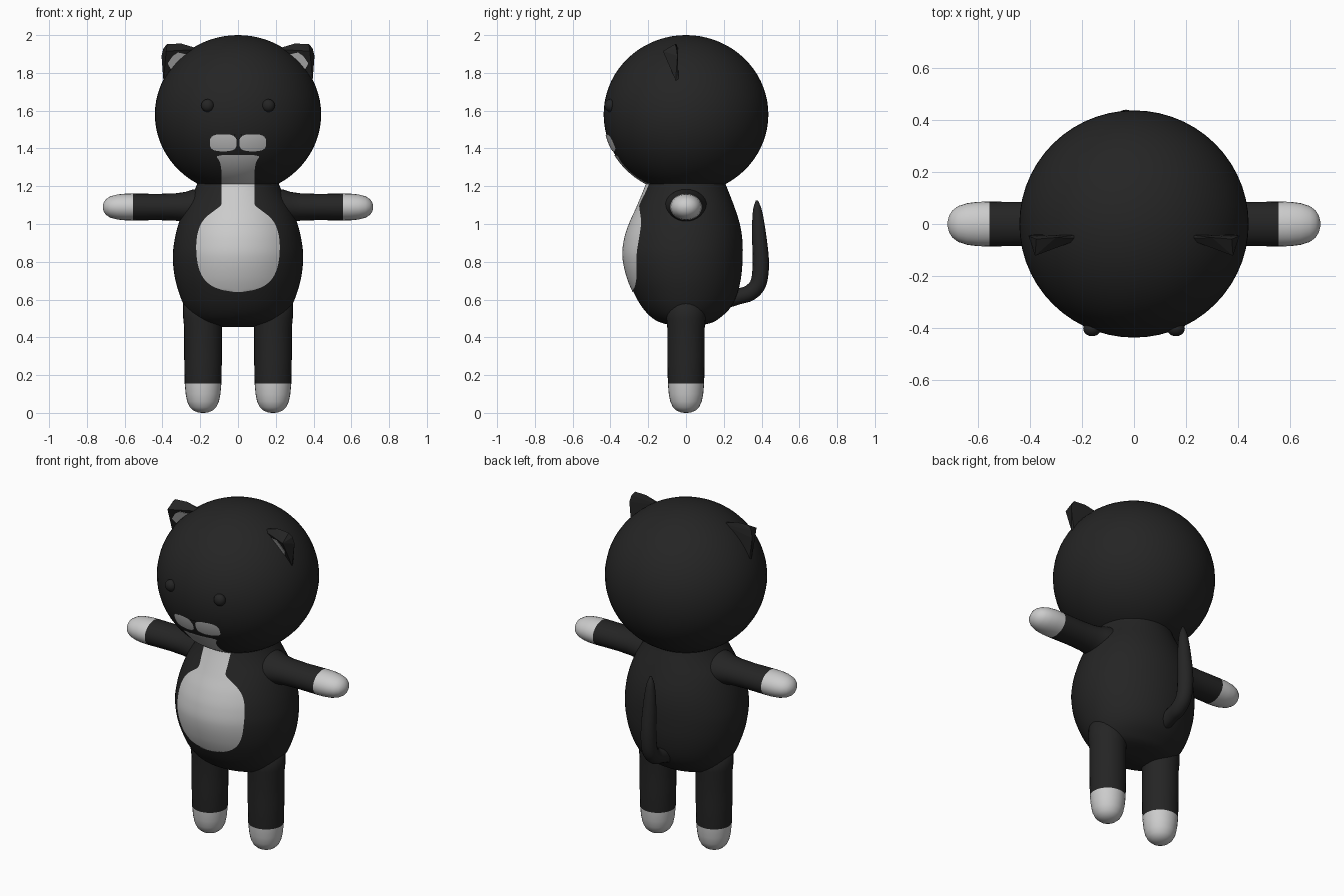
import bpy, bmesh, math
from mathutils import Vector

if "Cube" in bpy.data.objects:
    bpy.data.objects.remove(bpy.data.objects["Cube"])


def material(name, v):
    m = bpy.data.materials.new(name)
    m.diffuse_color = (v, v, v, 1)
    m.use_nodes = True
    m.node_tree.nodes["Principled BSDF"].inputs["Base Color"].default_value = m.diffuse_color
    return m


BLACK = material("black fur", 0.018)
LIGHT = material("light fur", 0.6)


def finish(name, bm, mats, smooth=True, rule=None):
    bmesh.ops.recalc_face_normals(bm, faces=bm.faces)
    for f in bm.faces:
        f.smooth = smooth
        if rule and rule(f.calc_center_median()):
            f.material_index = 1
    me = bpy.data.meshes.new(name)
    bm.to_mesh(me)
    bm.free()
    for m in mats:
        me.materials.append(m)
    ob = bpy.data.objects.new(name, me)
    bpy.context.collection.objects.link(ob)
    return ob


def loft(rings):
    """Skin closed rings of equal length and cap both ends."""
    bm = bmesh.new()
    loops = [[bm.verts.new(p) for p in r] for r in rings]
    n = len(loops[0])
    for a, b in zip(loops, loops[1:]):
        for i in range(n):
            bm.faces.new((a[i], a[(i + 1) % n], b[(i + 1) % n], b[i]))
    bm.faces.new(loops[0])
    bm.faces.new(loops[-1])
    return bm


def circle(n):
    return [(math.cos(2 * math.pi * i / n), math.sin(2 * math.pi * i / n)) for i in range(n)]


def interp(table, z):
    """Smooth (Catmull-Rom) lookup in a table sorted by its first column."""
    k = max(i for i in range(len(table) - 1) if table[i][0] <= z or i == 0)
    p = [table[min(max(k + j, 0), len(table) - 1)] for j in (-1, 0, 1, 2)]
    h = p[2][0] - p[1][0]
    t = min(max((z - p[1][0]) / h, 0), 1)
    out = []
    for c in range(1, len(p[0])):
        m1 = (p[2][c] - p[0][c]) / (p[2][0] - p[0][0]) * h
        m2 = (p[3][c] - p[1][c]) / (p[3][0] - p[1][0]) * h
        out.append((2*t**3 - 3*t*t + 1) * p[1][c] + (t**3 - 2*t*t + t) * m1
                   + (3*t*t - 2*t**3) * p[2][c] + (t**3 - t*t) * m2)
    return out


def ellipsoid(name, loc, size, seg, rings, mat):
    bm = bmesh.new()
    bmesh.ops.create_uvsphere(bm, u_segments=seg, v_segments=rings, radius=1)
    for v in bm.verts:
        v.co = Vector([v.co[i] * size[i] + loc[i] for i in range(3)])
    return finish(name, bm, [mat])


# Head and eyes
HEAD_Z, HEAD = 1.58, (0.44, 0.436, 0.42)
ellipsoid("head", (0, 0, HEAD_Z), HEAD, 56, 36, BLACK)
for s, side in ((-1, "left"), (1, "right")):
    ellipsoid("eye_" + side, (s * 0.161, -0.402, 1.627), (0.034, 0.029, 0.034), 20, 12, BLACK)

# Torso: height, half width, front depth, back depth
BODY = [(0.455, 0.10, 0.03, 0.03), (0.475, 0.19, 0.125, 0.13), (0.50, 0.235, 0.175, 0.175),
        (0.55, 0.275, 0.225, 0.23), (0.62, 0.307, 0.268, 0.268), (0.72, 0.335, 0.31, 0.292),
        (0.83, 0.345, 0.332, 0.30), (0.92, 0.335, 0.323, 0.298), (1.00, 0.315, 0.298, 0.285),
        (1.08, 0.285, 0.262, 0.26), (1.16, 0.24, 0.228, 0.23), (1.21, 0.217, 0.208, 0.21),
        (1.26, 0.20, 0.19, 0.195)]
rings = []
for i in range(55):
    z = 0.455 + 0.805 * (i / 54) ** 1.3
    rx, rf, rb = interp(BODY, z)
    rings.append([(rx * c, (rb if s > 0 else rf) * s, z) for c, s in circle(56)])
finish("torso", loft(rings), [BLACK])

# Arms: distance from centre, size; legs: height, size
ARM = [(0.16, 1.45), (0.24, 1.3), (0.28, 1.12), (0.33, 1.02), (0.42, 0.98), (0.555, 1.0),
       (0.60, 0.99), (0.64, 0.93), (0.675, 0.8), (0.698, 0.6), (0.71, 0.36), (0.716, 0.1)]
LEG = [(0.62, 1.05), (0.5, 1.05), (0.45, 1.0), (0.3, 1.0), (0.155, 0.97), (0.10, 0.92), (0.06, 0.84),
       (0.03, 0.7), (0.012, 0.5), (0.003, 0.28), (0, 0.08)]
for s, side in ((-1, "left"), (1, "right")):
    arm = loft([[(s * x, 0.086 * r * c, 1.09 + 0.071 * r * d) for c, d in circle(28)] for x, r in ARM])
    finish("arm_" + side, arm, [BLACK, LIGHT], rule=lambda c: abs(c.x) > 0.555)
    leg = loft([[(s * 0.185 + 0.1 * r * c, 0.099 * r * d, z) for c, d in circle(28)] for z, r in LEG])
    finish("leg_" + side, leg, [BLACK, LIGHT], rule=lambda c: c.z < 0.155)

# Tail: y, z, radius
TAIL = [(0, 0.20, 0.595, 0.045), (1, 0.28, 0.617, 0.042), (2, 0.34, 0.637, 0.043), (3, 0.384, 0.69, 0.043),
        (4, 0.396, 0.80, 0.043), (5, 0.386, 0.95, 0.037), (6, 0.378, 1.07, 0.024), (7, 0.375, 1.125, 0.006)]
rings = []
for i in range(43):
    y, z, r = interp(TAIL, i / 6)
    y2, z2, _ = interp(TAIL, min(i / 6 + 0.05, 7))
    y1, z1, _ = interp(TAIL, max(i / 6 - 0.05, 0))
    t = Vector((y2 - y1, z2 - z1)).normalized()
    rings.append([(-0.03 + r * c, y - t.y * r * d, z + t.x * r * d) for c, d in circle(16)])
finish("tail", loft(rings), [BLACK])

# Ears: folded triangular hull with a light plate on the front
A, T, E = Vector((0.2, -0.055, 1.925)), Vector((0.38, -0.122, 1.915)), Vector((0.395, -0.055, 1.76))
RIM = [(0.30, -0.052, 1.955), (0.375, -0.058, 1.953), (0.395, -0.05, 1.93), (0.405, -0.045, 1.89),
       (0.2, -0.04, 1.925), (0.39, -0.04, 1.76)]
INNER = [(0.372, 1.85), (0.345, 1.89), (0.318, 1.908), (0.26, 1.895), (0.28, 1.85), (0.345, 1.80)]
nrm = (T - A).cross(E - A)
for s, side in ((-1, "left"), (1, "right")):
    bm = bmesh.new()
    vs = [bm.verts.new((s * p[0], p[1], p[2])) for p in [A, T, E] + RIM]
    bmesh.ops.convex_hull(bm, input=vs)
    finish("ear_" + side, bm, [BLACK], smooth=False)
    bm = bmesh.new()
    front = []
    for x, z in INNER:
        y = A.y - (nrm.x * (x - A.x) + nrm.z * (z - A.z)) / nrm.y
        front.append((s * x, y - 0.004, z))
    bm = loft([front, [(x, y + 0.006, z) for x, y, z in front]])
    finish("inner_ear_" + side, bm, [LIGHT], smooth=False)


# Thin markings that follow the front of the head or torso
def head_y(x, z):
    return -HEAD[1] * math.sqrt(max(0, 1 - (x / HEAD[0]) ** 2 - ((z - HEAD_Z) / HEAD[2]) ** 2))


def torso_y(x, z):
    rx, rf, _ = interp(BODY, z)
    return -rf * math.sqrt(max(0, 1 - (x / rx) ** 2))


def marking(name, rows, surface, mat, lift=0.005, cols=16):
    bm = bmesh.new()
    grid = []
    for z, x0, x1 in rows:
        xs = [x0 + (x1 - x0) * i / cols for i in range(cols + 1)]
        grid.append([bm.verts.new((x, surface(x, z) - lift, z)) for x in xs])
    for a, b in zip(grid, grid[1:]):
        for i in range(cols):
            bm.faces.new((a[i], a[i + 1], b[i + 1], b[i]))
    ob = finish(name, bm, [mat])
    if sum(p.normal.y for p in ob.data.polygons) > 0:
        ob.data.flip_normals()


def symmetric(table, steps):
    z0, z1 = table[0][0], table[-1][0]
    zs = [z0 + (z1 - z0) * i / steps for i in range(steps + 1)]
    return [(z, -w, w) for z in zs for w in interp(table, z)]


BELLY = [(0.64, 0.02), (0.652, 0.09), (0.68, 0.15), (0.72, 0.187), (0.78, 0.211), (0.86, 0.221),
         (0.94, 0.216), (1.0, 0.196), (1.04, 0.165), (1.075, 0.12), (1.10, 0.09), (1.15, 0.088), (1.24, 0.088)]
marking("belly_patch", symmetric(BELLY, 60), torso_y, LIGHT)
CHIN = [(1.19, 0.088), (1.28, 0.088), (1.32, 0.094), (1.345, 0.105), (1.358, 0.112), (1.366, 0.08)]
marking("chin_patch", symmetric(CHIN, 24), head_y, LIGHT)

# Muzzle cheeks as rounded lobes, leaving a dark centre line and mouth
for s, side in ((-1, "left"), (1, "right")):
    rows = []
    for i in range(25):
        u = -math.cos(math.pi * i / 24)
        w = 0.071 * max(0.02, 1 - abs(u) ** 3) ** (1 / 3)
        rows.append((1.43 + 0.045 * u, s * 0.078 - w, s * 0.078 + w))
    marking("muzzle_" + side, rows, head_y, LIGHT)
marking("nose", [(1.448, -0.004, 0.004), (1.462, -0.018, 0.018), (1.474, -0.022, 0.022)],
        head_y, BLACK, lift=0.008, cols=4)
